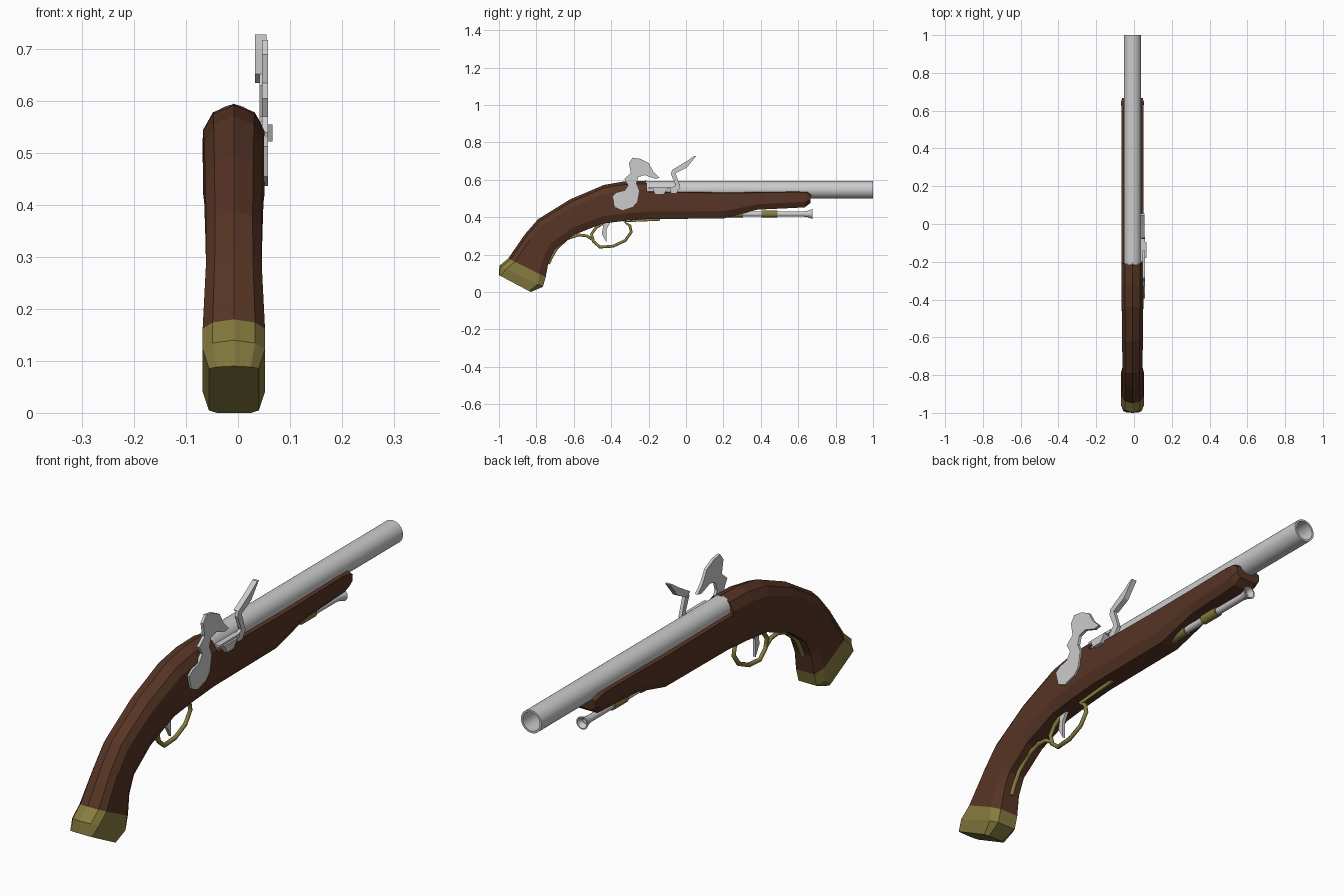
import bpy, bmesh, math
from mathutils import Vector

CX = -0.008  # centre plane of the stock


def material(name, rgb):
    m = bpy.data.materials.new(name)
    m.diffuse_color = (*rgb, 1)
    return m


wood = material("walnut", (0.095, 0.035, 0.018))
brass = material("brass", (0.24, 0.20, 0.05))


def finish(name, bm, mat=None, smooth=None):
    bmesh.ops.recalc_face_normals(bm, faces=bm.faces)
    me = bpy.data.meshes.new(name)
    bm.to_mesh(me)
    bm.free()
    ob = bpy.data.objects.new(name, me)
    bpy.context.collection.objects.link(ob)
    if mat:
        me.materials.append(mat)
    if smooth:
        bpy.ops.object.select_all(action='DESELECT')
        ob.select_set(True)
        bpy.context.view_layer.objects.active = ob
        bpy.ops.object.shade_smooth_by_angle(angle=math.radians(smooth))
    return ob


def bridge(bm, rings):
    for a, b in zip(rings, rings[1:]):
        n = len(a)
        for i in range(n):
            bm.faces.new((a[i], a[(i + 1) % n], b[(i + 1) % n], b[i]))


def loft(name, sections, mat):
    """Sections: top (y, z), bottom (y, z), half width, top and bottom chamfer."""
    bm = bmesh.new()
    rings = []
    for top, bot, w, ct, cb in sections:
        t, b = Vector((0, *top)), Vector((0, *bot))
        d = (t - b).normalized()
        half = [(0.68 * w, t - d * ct * 0.33), (w, t - d * ct),
                (w, b + d * cb), (0.68 * w, b)]
        pts = [(0, t)] + half + [(-x, p) for x, p in reversed(half)]
        rings.append([bm.verts.new((CX + x, p.y, p.z)) for x, p in pts])
    bridge(bm, rings)
    bm.faces.new(rings[0])
    bm.faces.new(rings[-1])
    return finish(name, bm, mat)


def lathe(name, profile, z, sides, mat=None):
    """Turn (y, radius) points around a lengthwise axis."""
    bm = bmesh.new()
    rings = []
    for y, r in profile:
        rings.append([bm.verts.new((CX + r * math.cos(2 * math.pi * i / sides), y,
                                    z + r * math.sin(2 * math.pi * i / sides)))
                      for i in range(sides)])
    bridge(bm, rings)
    bm.faces.new(rings[0])
    bm.faces.new(rings[-1])
    return finish(name, bm, mat, 35)


def plate(name, outline, x0, x1):
    """Extrude a side outline of (y, z) points between two x values."""
    bm = bmesh.new()
    face = bm.faces.new([bm.verts.new((x0, y, z)) for y, z in outline])
    ext = bmesh.ops.extrude_face_region(bm, geom=[face])["geom"]
    bmesh.ops.translate(bm, vec=(x1 - x0, 0, 0),
                        verts=[v for v in ext if isinstance(v, bmesh.types.BMVert)])
    return finish(name, bm)


def rod(name, points, r, mat):
    """Thin bent bar through (y, z) points."""
    cu = bpy.data.curves.new(name, 'CURVE')
    cu.dimensions = '3D'
    cu.bevel_depth = r
    cu.bevel_resolution = 1
    cu.use_fill_caps = True
    sp = cu.splines.new('POLY')
    sp.points.add(len(points) - 1)
    for p, (y, z) in zip(sp.points, points):
        p.co = (CX, y, z, 1)
    cu.materials.append(mat)
    ob = bpy.data.objects.new(name, cu)
    bpy.context.collection.objects.link(ob)
    return ob


# Wooden stock, from the grip to the fore-end
loft("stock", [
    ((-0.95, 0.18), (-0.75, 0.08), 0.060, 0.04, 0.04),
    ((-0.86, 0.31), (-0.735, 0.16), 0.054, 0.04, 0.04),
    ((-0.79, 0.39), (-0.705, 0.225), 0.053, 0.04, 0.04),
    ((-0.62, 0.495), (-0.60, 0.305), 0.055, 0.045, 0.04),
    ((-0.44, 0.572), (-0.45, 0.365), 0.057, 0.05, 0.04),
    ((-0.326, 0.592), (-0.33, 0.38), 0.059, 0.05, 0.04),
    ((-0.21, 0.595), (-0.20, 0.39), 0.059, 0.05, 0.04),
    ((-0.208, 0.54), (-0.198, 0.39), 0.059, 0.006, 0.04),
    ((0.22, 0.535), (0.20, 0.393), 0.059, 0.006, 0.04),
    ((0.40, 0.537), (0.38, 0.44), 0.058, 0.006, 0.03),
    ((0.60, 0.54), (0.59, 0.450), 0.058, 0.006, 0.03),
    ((0.65, 0.54), (0.635, 0.453), 0.060, 0.012, 0.03),
    ((0.668, 0.525), (0.665, 0.475), 0.054, 0.01, 0.015)], wood)

# Brass butt cap
loft("butt_cap", [
    ((-0.95, 0.18), (-0.75, 0.08), 0.060, 0.04, 0.04),
    ((-0.998, 0.14), (-0.765, 0.028), 0.060, 0.04, 0.03),
    ((-1.0, 0.09), (-0.83, 0.0), 0.048, 0.01, 0.01)], brass)

# Barrel with open bore
lathe("barrel", [(-0.215, 0.046), (1.0, 0.046), (1.0, 0.038), (0.3, 0.038)], 0.547, 32)

# Ramrod with flared, cupped tip, and its two brass pipes
lathe("ramrod", [(0.2, 0.014), (0.63, 0.014), (0.655, 0.018), (0.675, 0.026),
                 (0.675, 0.021), (0.655, 0.010)], 0.417, 16)
for i, (a, b) in enumerate([(0.20, 0.305), (0.405, 0.49)]):
    lathe(f"ramrod_pipe_{i + 1}", [(a, 0.019), (b, 0.019)], 0.417, 16, brass)

# Hammer of the lock
plate("hammer", [
    (-0.395, 0.513), (-0.37, 0.53), (-0.33, 0.54), (-0.31, 0.57), (-0.33, 0.605),
    (-0.295, 0.635), (-0.305, 0.69), (-0.285, 0.718), (-0.245, 0.712), (-0.20, 0.69),
    (-0.175, 0.645), (-0.14, 0.61), (-0.165, 0.605), (-0.22, 0.625), (-0.255, 0.615),
    (-0.265, 0.58), (-0.25, 0.545), (-0.262, 0.48), (-0.285, 0.455), (-0.34, 0.437),
    (-0.38, 0.455)], 0.046, 0.058)

# Striking steel: stem and wider blade
plate("steel_stem", [
    (-0.08, 0.63), (-0.055, 0.57), (-0.085, 0.555), (-0.08, 0.53), (-0.05, 0.53),
    (-0.03, 0.56), (-0.055, 0.635), (-0.045, 0.66), (-0.075, 0.652)], 0.041, 0.055)
plate("steel_blade", [
    (-0.075, 0.652), (-0.055, 0.635), (0.005, 0.665), (0.055, 0.728),
    (0.045, 0.728), (0.005, 0.70)], 0.033, 0.055)

# Priming pan and cover
plate("pan", [(-0.18, 0.555), (-0.165, 0.522), (-0.12, 0.522), (-0.095, 0.555)],
      0.03, 0.066)
plate("pan_cover", [(-0.20, 0.552), (-0.20, 0.562), (-0.07, 0.562), (-0.07, 0.55)],
      0.035, 0.058)

# Trigger and brass guard with its tail
plate("trigger", [(-0.445, 0.38), (-0.40, 0.38), (-0.425, 0.335), (-0.425, 0.265),
                  (-0.45, 0.31), (-0.445, 0.34)], CX - 0.006, CX + 0.006)
rod("guard_bow", [
    (-0.14, 0.389), (-0.33, 0.375), (-0.30, 0.355), (-0.293, 0.32), (-0.325, 0.275),
    (-0.39, 0.245), (-0.46, 0.24), (-0.495, 0.27), (-0.505, 0.31), (-0.48, 0.345),
    (-0.44, 0.37)], 0.009, brass)
rod("guard_tail", [(-0.50, 0.28), (-0.53, 0.3), (-0.575, 0.305), (-0.635, 0.285),
                   (-0.69, 0.235), (-0.72, 0.185), (-0.735, 0.15)], 0.009, brass)
